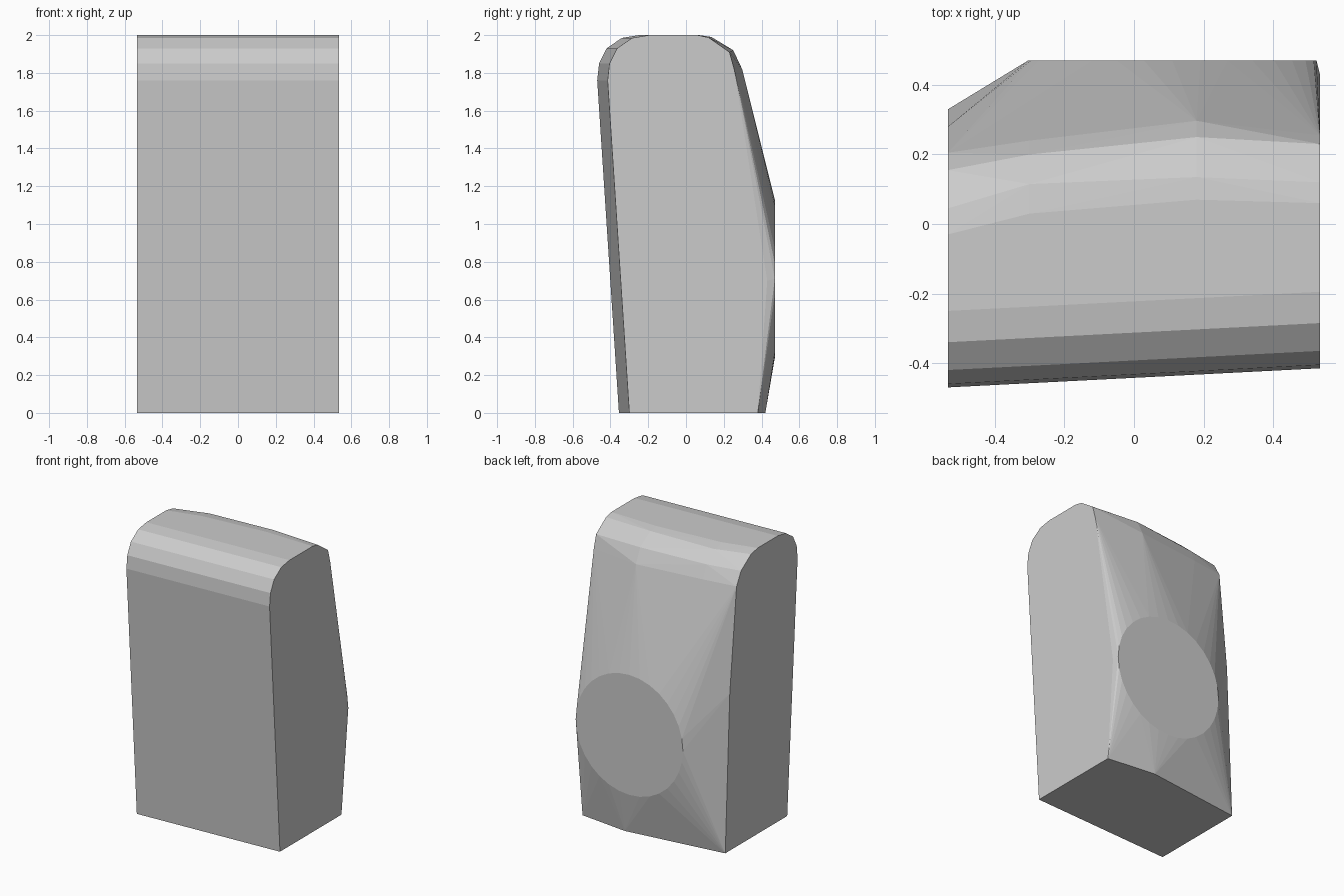
import bpy, bmesh, math

if "Cube" in bpy.data.objects:
    bpy.data.objects.remove(bpy.data.objects["Cube"])

HALF_W = 0.535
BACK_Y = 0.47

bm = bmesh.new()

def rib(x, profile):
    """Add the (y, z) points of a cross-section at x."""
    for y, z in profile:
        bm.verts.new((x, y, z))

def front(shift):
    """Leaning front with a rounded upper edge."""
    base = [(-0.355, 0), (-0.47, 1.76), (-0.46, 1.85), (-0.42, 1.93),
            (-0.34, 1.985), (-0.25, 2.0)]
    return [(y + shift, z) for y, z in base]

# end ribs: front, rounded top, back
rib(-HALF_W, front(0) + [(-0.03, 2.0), (0.045, 1.985), (0.155, 1.91),
                         (0.205, 1.82), (0.28, 1.1), (0.33, 0)])
rib(HALF_W, front(0.055) + [(0.06, 2.0), (0.12, 1.987), (0.23, 1.91),
                            (0.255, 1.82), (0.43, 0.7), (0.38, 0)])

# inner ribs that make the back edge bulge
rib(-0.30, [(0.03, 2.0), (0.115, 1.985), (0.2, 1.91), (0.24, 1.82)])
rib(0.18, [(0.07, 2.0), (0.135, 1.99), (0.25, 1.92), (0.297, 1.82), (0.42, 0)])

# flat round pad on the back
SIDES, RADIUS = 32, 0.415
for i in range(SIDES):
    a = 2 * math.pi * i / SIDES
    bm.verts.new((0.11 + RADIUS * math.cos(a), BACK_Y, 0.71 + 0.42 * math.sin(a)))

# skin everything with one convex shell and merge flat areas
hull = bmesh.ops.convex_hull(bm, input=bm.verts[:])
loose = [v for v in bm.verts if not v.link_faces]
bmesh.ops.delete(bm, geom=loose, context='VERTS')
bmesh.ops.dissolve_limit(bm, angle_limit=math.radians(0.5),
                         verts=bm.verts[:], edges=bm.edges[:])
bmesh.ops.recalc_face_normals(bm, faces=bm.faces[:])

mesh = bpy.data.meshes.new("rounded_block")
bm.to_mesh(mesh)
bm.free()
bpy.context.collection.objects.link(bpy.data.objects.new("rounded_block", mesh))
